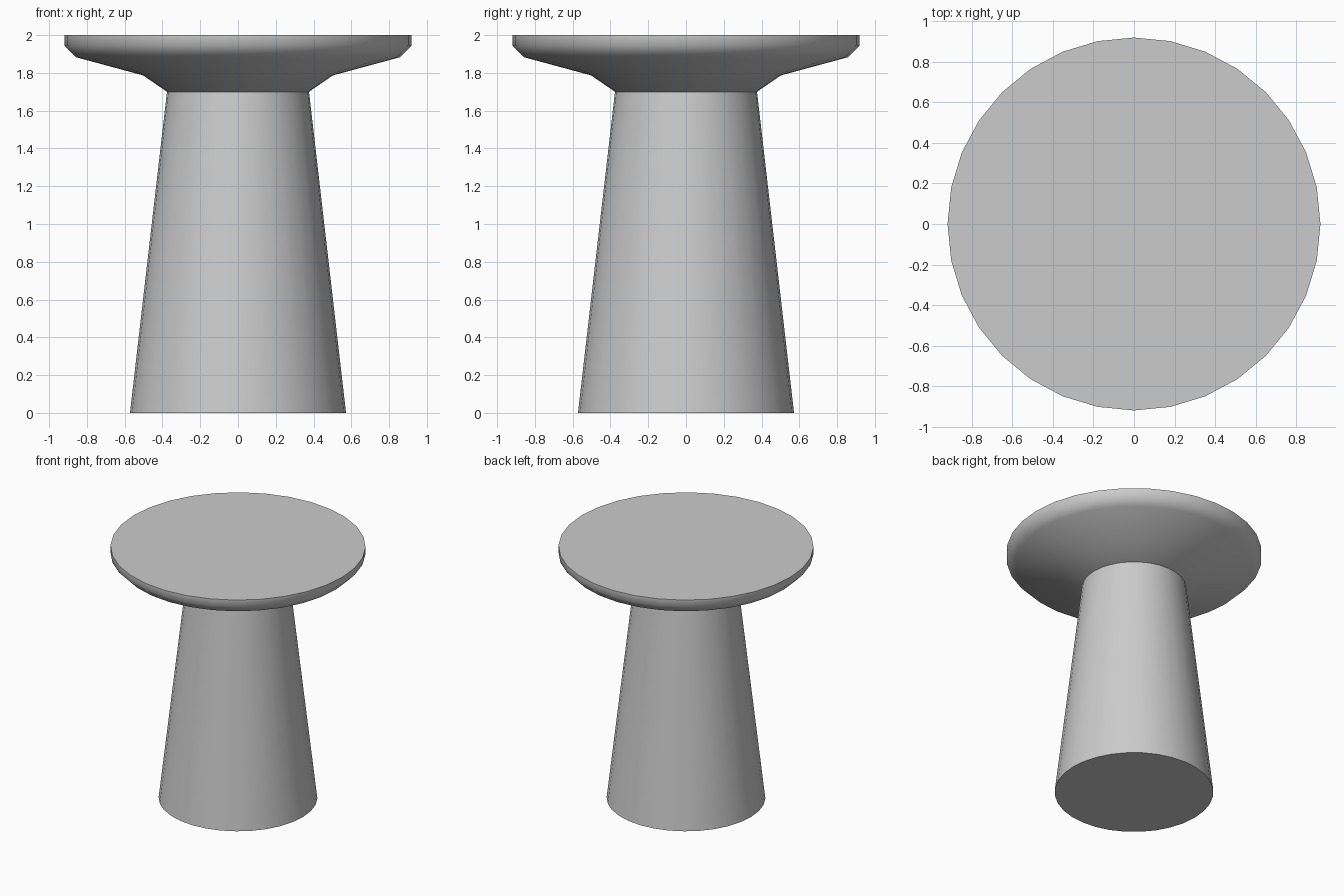
import bpy, bmesh
from math import sin, cos, tau, radians

if "Cube" in bpy.data.objects:
    bpy.data.objects.remove(bpy.data.objects["Cube"])

SIDES = 32


def lathe(name, profile):
    """Closed solid of revolution from (radius, height) points, bottom to top."""
    bm = bmesh.new()
    rings = [[bm.verts.new((r * cos(tau * i / SIDES), r * sin(tau * i / SIDES), z))
              for i in range(SIDES)] for r, z in profile]
    for low, high in zip(rings, rings[1:]):
        for i in range(SIDES):
            j = (i + 1) % SIDES
            bm.faces.new((low[i], low[j], high[j], high[i]))
    bm.faces.new(rings[0][::-1])
    bm.faces.new(rings[-1])
    mesh = bpy.data.meshes.new(name)
    bm.to_mesh(mesh)
    bm.free()
    obj = bpy.data.objects.new(name, mesh)
    bpy.context.collection.objects.link(obj)
    bpy.ops.object.select_all(action='DESELECT')
    obj.select_set(True)
    bpy.context.view_layer.objects.active = obj
    bpy.ops.object.shade_smooth_by_angle(angle=radians(50))
    return obj


# Tapered pedestal and flared table top
lathe("pedestal", [(0.572, 0), (0.376, 1.70)])
lathe("table_top", [(0.376, 1.70), (0.503, 1.787), (0.858, 1.883),
                    (0.919, 1.945), (0.919, 2.0)])
